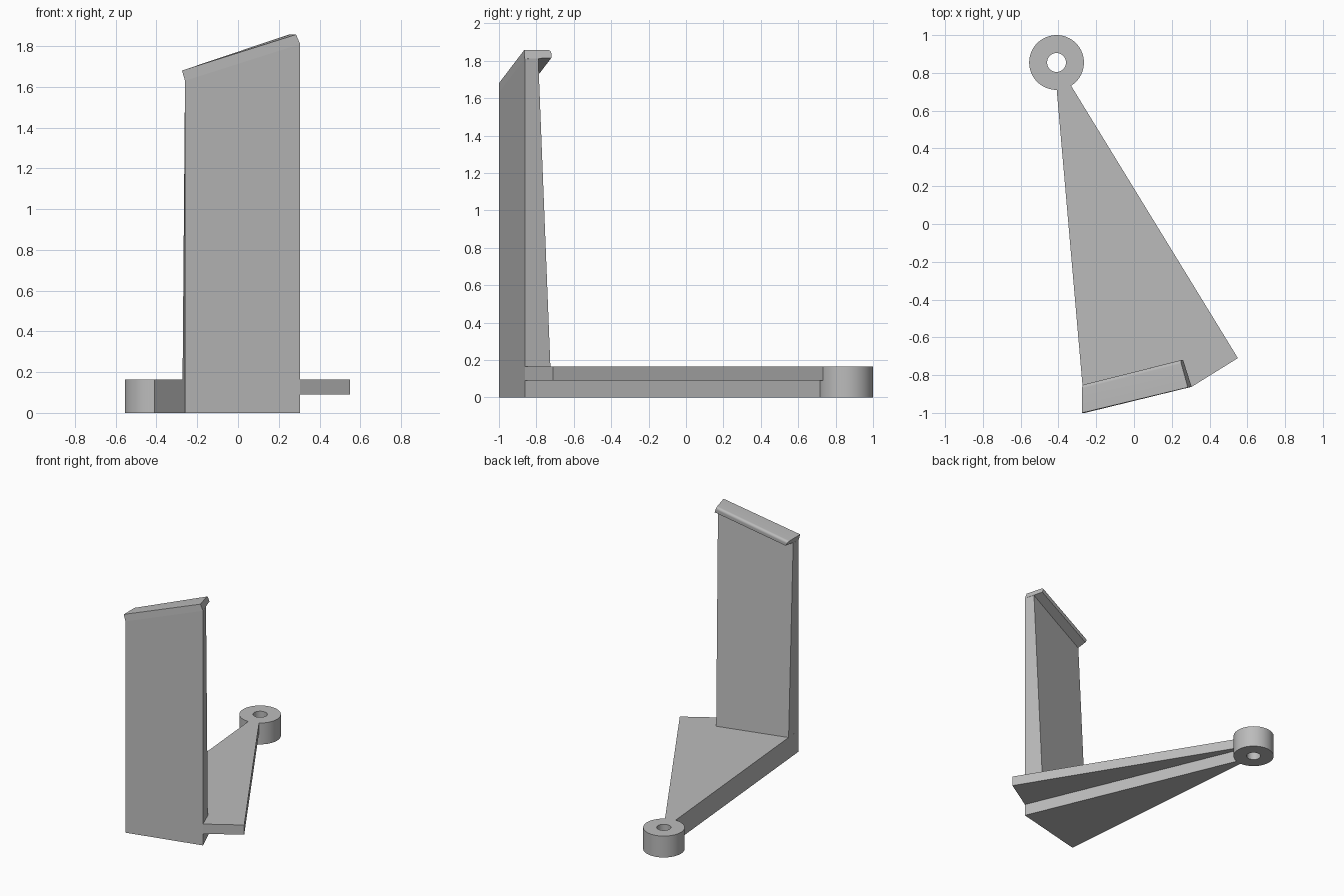
import bpy, bmesh, math

cube = bpy.data.objects.get("Cube")
if cube:
    bpy.data.objects.remove(cube, do_unlink=True)

grey = bpy.data.materials.new("plain_grey")
grey.use_nodes = True
GREY = (0.5, 0.5, 0.5, 1)
grey.diffuse_color = GREY
for node in grey.node_tree.nodes:
    if node.type == 'BSDF_PRINCIPLED':
        node.inputs["Base Color"].default_value = GREY


def finish(name, bm):
    bmesh.ops.recalc_face_normals(bm, faces=bm.faces)
    mesh = bpy.data.meshes.new(name)
    bm.to_mesh(mesh)
    bm.free()
    mesh.materials.append(grey)
    obj = bpy.data.objects.new(name, mesh)
    bpy.context.collection.objects.link(obj)
    return obj


def smooth(obj):
    bpy.ops.object.select_all(action='DESELECT')
    obj.select_set(True)
    bpy.context.view_layer.objects.active = obj
    bpy.ops.object.shade_smooth_by_angle(angle=math.radians(35))


def loft(name, bottom, top, round_edge=None, radius=0.02):
    """Solid between two matching outlines; one top edge may be rounded."""
    bm = bmesh.new()
    low = [bm.verts.new(p) for p in bottom]
    high = [bm.verts.new(p) for p in top]
    bm.faces.new(low[::-1])
    bm.faces.new(high)
    n = len(low)
    for i in range(n):
        j = (i + 1) % n
        bm.faces.new((low[i], low[j], high[j], high[i]))
    if round_edge:
        edge = bm.edges.get([high[i] for i in round_edge])
        bmesh.ops.bevel(bm, geom=[edge], offset=radius, segments=6,
                        profile=0.5, affect='EDGES')
    return finish(name, bm)


def plate(name, outline, z0, z1):
    return loft(name, [(x, y, z0) for x, y in outline],
                [(x, y, z1) for x, y in outline])


# Two-layer base arm, the upper layer wider than the lower one
FLOOR, STEP = 0.165, 0.09
left_front, right_front = (-0.26, -1.0), (0.305, -0.862)
plate("base_lower", [left_front, right_front, (-0.365, 0.72), (-0.41, 0.72)], 0, STEP)
plate("base_upper", [left_front, right_front, (0.55, -0.71), (-0.335, 0.735),
                     (-0.41, 0.72)], STEP, FLOOR)

# Upright wall, thinner towards the slanted cap
cap_low = [(-0.26, -1.0, 1.63), (0.305, -0.862, 1.81),
           (0.26, -0.72, 1.815), (-0.255, -0.85, 1.645)]
wall_foot = [(*left_front, FLOOR), (*right_front, FLOOR),
             (0.25, -0.725, FLOOR), (-0.272, -0.862, FLOOR)]
wall_head = [cap_low[0], cap_low[1], (0.28, -0.79, 1.812), (-0.26, -0.935, 1.637)]
loft("upright_wall", wall_foot, wall_head)

# Slanted cap with a rounded rear edge
cap_high = [(-0.275, -1.0, 1.68), (0.285, -0.865, 1.857),
            (0.245, -0.72, 1.857), (-0.275, -0.85, 1.68)]
smooth(loft("top_cap", cap_low, cap_high, round_edge=(2, 3)))

# Round mounting boss with a through hole
SIDES = 64
bm = bmesh.new()
loops = []
for r, z in [(0.145, 0), (0.145, FLOOR), (0.05, FLOOR), (0.05, 0)]:
    loops.append([bm.verts.new((-0.41 + r * math.cos(a), 0.855 + r * math.sin(a), z))
                  for a in (math.tau * i / SIDES for i in range(SIDES))])
for k, ring in enumerate(loops):
    after = loops[(k + 1) % len(loops)]
    for i in range(SIDES):
        j = (i + 1) % SIDES
        bm.faces.new((ring[i], ring[j], after[j], after[i]))
smooth(finish("mounting_boss", bm))
